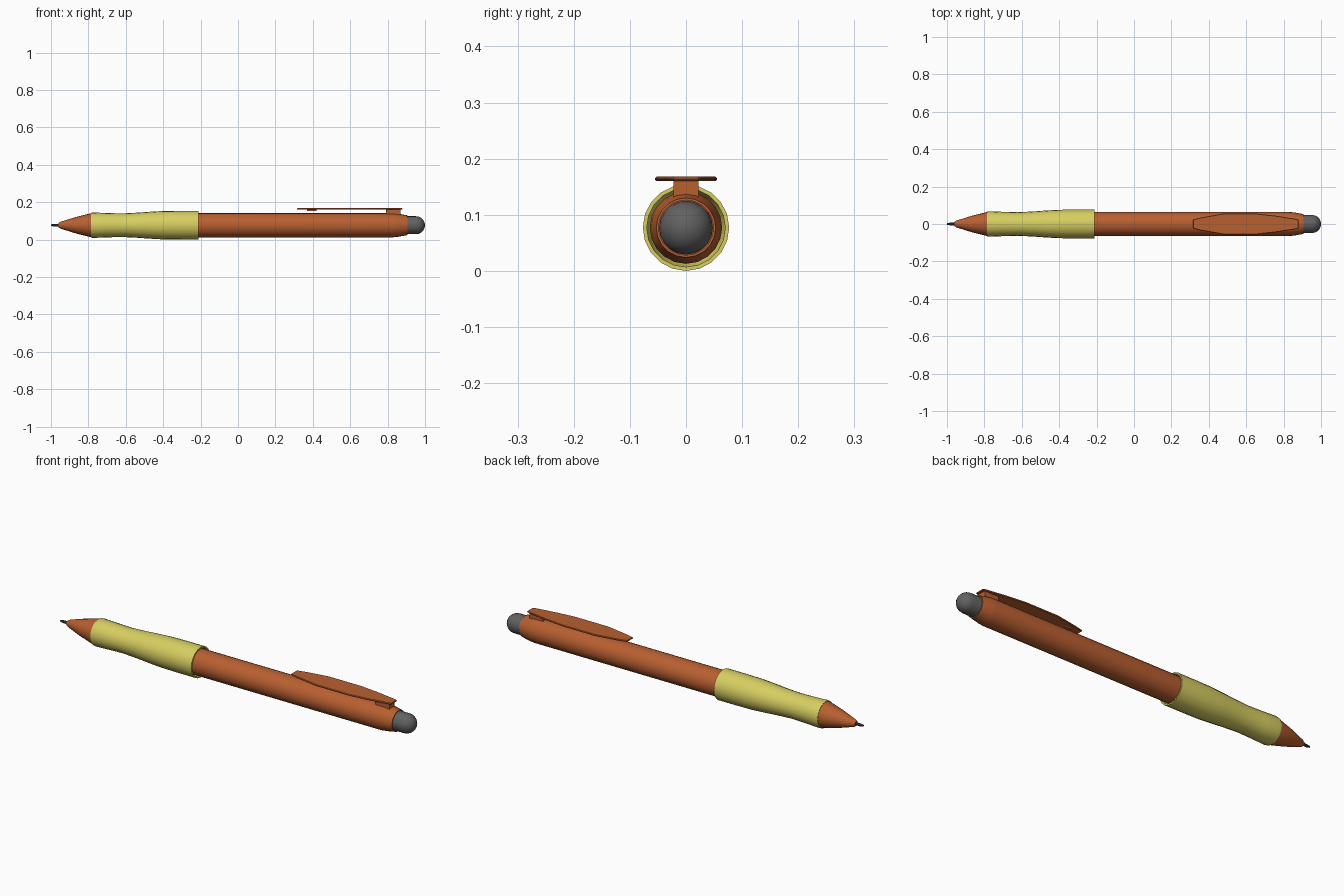
import bpy, bmesh, math

if "Cube" in bpy.data.objects:
    bpy.data.objects.remove(bpy.data.objects["Cube"])

AXIS_Z = 0.077


def material(name, rgb):
    m = bpy.data.materials.new(name)
    m.diffuse_color = (*rgb, 1)
    m.use_nodes = True
    m.node_tree.nodes["Principled BSDF"].inputs["Base Color"].default_value = m.diffuse_color
    return m


ORANGE = material("orange_plastic", (0.48, 0.115, 0.03))
YELLOW = material("yellow_rubber", (0.68, 0.62, 0.12))
GREY = material("dark_grey", (0.12, 0.12, 0.12))
BLACK = material("black_metal", (0.02, 0.02, 0.025))


def finish(bm, name, mat, angle=35):
    bmesh.ops.recalc_face_normals(bm, faces=bm.faces)
    me = bpy.data.meshes.new(name)
    bm.to_mesh(me)
    bm.free()
    me.materials.append(mat)
    ob = bpy.data.objects.new(name, me)
    bpy.context.collection.objects.link(ob)
    bpy.ops.object.select_all(action='DESELECT')
    ob.select_set(True)
    bpy.context.view_layer.objects.active = ob
    bpy.ops.object.shade_smooth_by_angle(angle=math.radians(angle))
    return ob


def lathe(name, profile, mat, sides=20):
    """Spin (x, radius) points round the pen axis; radius 0 closes an end."""
    bm = bmesh.new()
    rings = []
    for x, r in profile:
        n = sides if r > 0 else 1
        rings.append([bm.verts.new((x, r * math.sin(2 * math.pi * i / sides),
                                    AXIS_Z + r * math.cos(2 * math.pi * i / sides)))
                      for i in range(n)])
    for a, b in zip(rings, rings[1:]):
        for i in range(sides):
            j = (i + 1) % sides
            quad = [a[i % len(a)], a[j % len(a)], b[j % len(b)], b[i % len(b)]]
            bm.faces.new(list(dict.fromkeys(quad)))
    return finish(bm, name, mat)


def plate(name, outline, z0, z1, mat, bevel=0.0):
    """Extrude half outline (x, half width), mirrored in y, from z0 to z1."""
    bm = bmesh.new()
    pts = [(x, -w) for x, w in outline] + [(x, w) for x, w in reversed(outline)]
    face = bm.faces.new([bm.verts.new((x, y, z0)) for x, y in pts])
    ext = bmesh.ops.extrude_face_region(bm, geom=[face])
    for v in ext["geom"]:
        if isinstance(v, bmesh.types.BMVert):
            v.co.z = z1
    if bevel:
        edges = [e for e in bm.edges if abs(e.verts[0].co.z - e.verts[1].co.z) < 1e-5]
        bmesh.ops.bevel(bm, geom=edges, offset=bevel, segments=1, affect='EDGES')
    return finish(bm, name, mat, 20)


# Writing point
lathe("writing_tip", [(-0.94, 0), (-0.94, 0.007), (-0.985, 0.007), (-1.0, 0.004), (-1.0, 0)], BLACK, 12)

# Tapered nose
lathe("nose_cone", [(-0.96, 0), (-0.96, 0.012), (-0.95, 0.018), (-0.87, 0.043),
                    (-0.79, 0.063), (-0.76, 0.063), (-0.76, 0)], ORANGE)

# Contoured rubber grip, open sleeve at the rear
lathe("grip", [(-0.785, 0.058), (-0.787, 0.066), (-0.775, 0.068), (-0.70, 0.065), (-0.62, 0.063),
               (-0.54, 0.067), (-0.47, 0.072), (-0.40, 0.076), (-0.30, 0.077), (-0.21, 0.077),
               (-0.21, 0.070), (-0.30, 0.069), (-0.32, 0.060)], YELLOW)

# Main barrel with tapered shoulder and recessed end
lathe("barrel", [(-0.50, 0), (-0.50, 0.055), (-0.34, 0.0645), (0.83, 0.0645), (0.855, 0.062),
                 (0.905, 0.053), (0.905, 0.049), (0.86, 0.049), (0.86, 0)], ORANGE)

# Push button with domed end
dome = [(0.952 + 0.048 * math.sin(a), 0.048 * math.cos(a))
        for a in (math.radians(d) for d in (0, 18, 36, 54, 72))]
lathe("push_button", [(0.85, 0), (0.85, 0.048)] + dome + [(1.0, 0)], GREY)

# Pocket clip: blade, rear mount and gripping nub
plate("clip_blade", [(0.315, 0.024), (0.36, 0.035), (0.475, 0.055), (0.66, 0.055),
                     (0.76, 0.044), (0.868, 0.027), (0.88, 0.022)], 0.160, 0.168, ORANGE, 0.0025)
plate("clip_mount", [(0.79, 0.022), (0.868, 0.022)], 0.12, 0.162, ORANGE)
plate("clip_nub", [(0.37, 0.02), (0.42, 0.02)], 0.153, 0.162, ORANGE)
